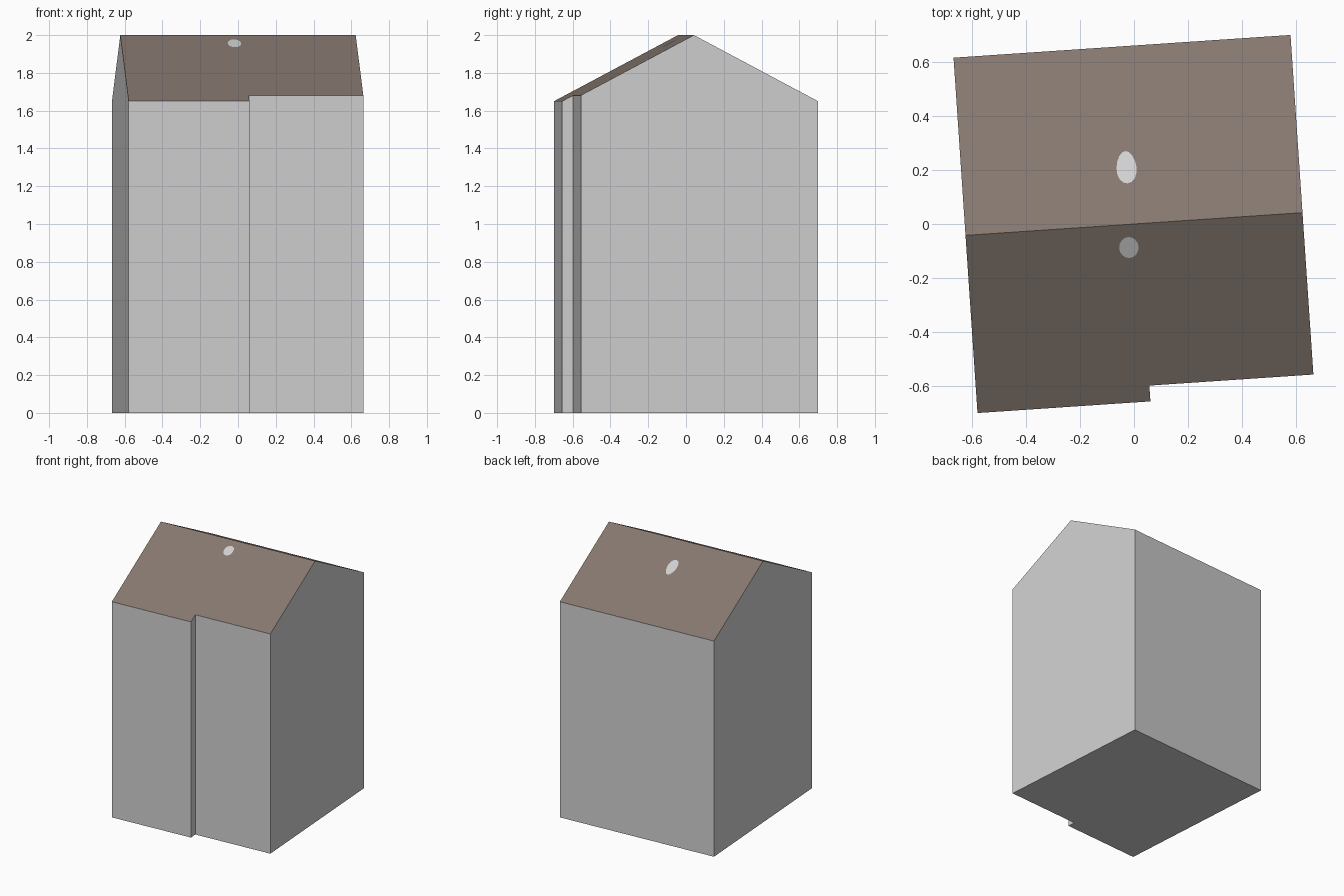
import bpy, bmesh, math
from mathutils import Matrix, Vector

if "Cube" in bpy.data.objects:
    bpy.data.objects.remove(bpy.data.objects["Cube"])

TURN = Matrix.Rotation(math.atan2(0.084, 1.246), 4, 'Z')
HALF_W, HALF_D, RIDGE_Z, EAVE_Z = 0.6245, 0.6585, 2.0, 1.65
STEP_U, STEP_V = 0.0165, -0.6


def roof_z(v):
    return RIDGE_Z - abs(v) / HALF_D * (RIDGE_Z - EAVE_Z)


def material(name, rgb):
    m = bpy.data.materials.new(name)
    m.diffuse_color = (*rgb, 1)
    m.use_nodes = True
    m.node_tree.nodes["Principled BSDF"].inputs["Base Color"].default_value = m.diffuse_color
    return m


wall_grey = material("wall_grey", (0.631, 0.631, 0.631))
roof_brown = material("roof_brown", (0.235, 0.188, 0.162))


def make_object(name, bm, mats):
    bm.transform(TURN)
    me = bpy.data.meshes.new(name)
    bm.to_mesh(me)
    bm.free()
    for m in mats:
        me.materials.append(m)
    ob = bpy.data.objects.new(name, me)
    bpy.context.collection.objects.link(ob)
    return ob


# House: stepped footprint raised to the pitched roof
bm = bmesh.new()
plan = [(-HALF_W, -HALF_D), (STEP_U, -HALF_D), (STEP_U, STEP_V), (HALF_W, STEP_V),
        (HALF_W, 0), (HALF_W, HALF_D), (-HALF_W, HALF_D), (-HALF_W, 0)]
low = [bm.verts.new((u, v, 0)) for u, v in plan]
top = [bm.verts.new((u, v, roof_z(v))) for u, v in plan]
bm.faces.new(low[::-1])
for i in range(8):
    j = (i + 1) % 8
    bm.faces.new((low[i], low[j], top[j], top[i]))
roof = [bm.faces.new([top[i] for i in (0, 1, 2, 3, 4, 7)]),
        bm.faces.new([top[i] for i in (4, 5, 6, 7)])]
for f in roof:
    f.material_index = 1
bmesh.ops.dissolve_limit(bm, angle_limit=0.01, verts=bm.verts[:], edges=bm.edges[:],
                         delimit={'MATERIAL'})
make_object("house", bm, [wall_grey, roof_brown])


# Pale patches lying on the two roof slopes
def roof_patch(name, x, y, rx, ry, lean):
    bm = bmesh.new()
    centre = TURN.inverted() @ Vector((x, y, 0))
    ring = []
    for k in range(16):
        a = 2 * math.pi * k / 16
        u = centre.x + rx * math.cos(a) * (1 - lean * math.sin(a))
        v = centre.y + ry * math.sin(a)
        ring.append(bm.verts.new((u, v, roof_z(v) + 0.002)))
    bm.faces.new(ring)
    make_object(name, bm, [wall_grey])


roof_patch("back_roof_patch", -0.028, 0.21, 0.037, 0.06, 0.12)
roof_patch("front_roof_patch", -0.019, -0.087, 0.036, 0.039, 0.0)
